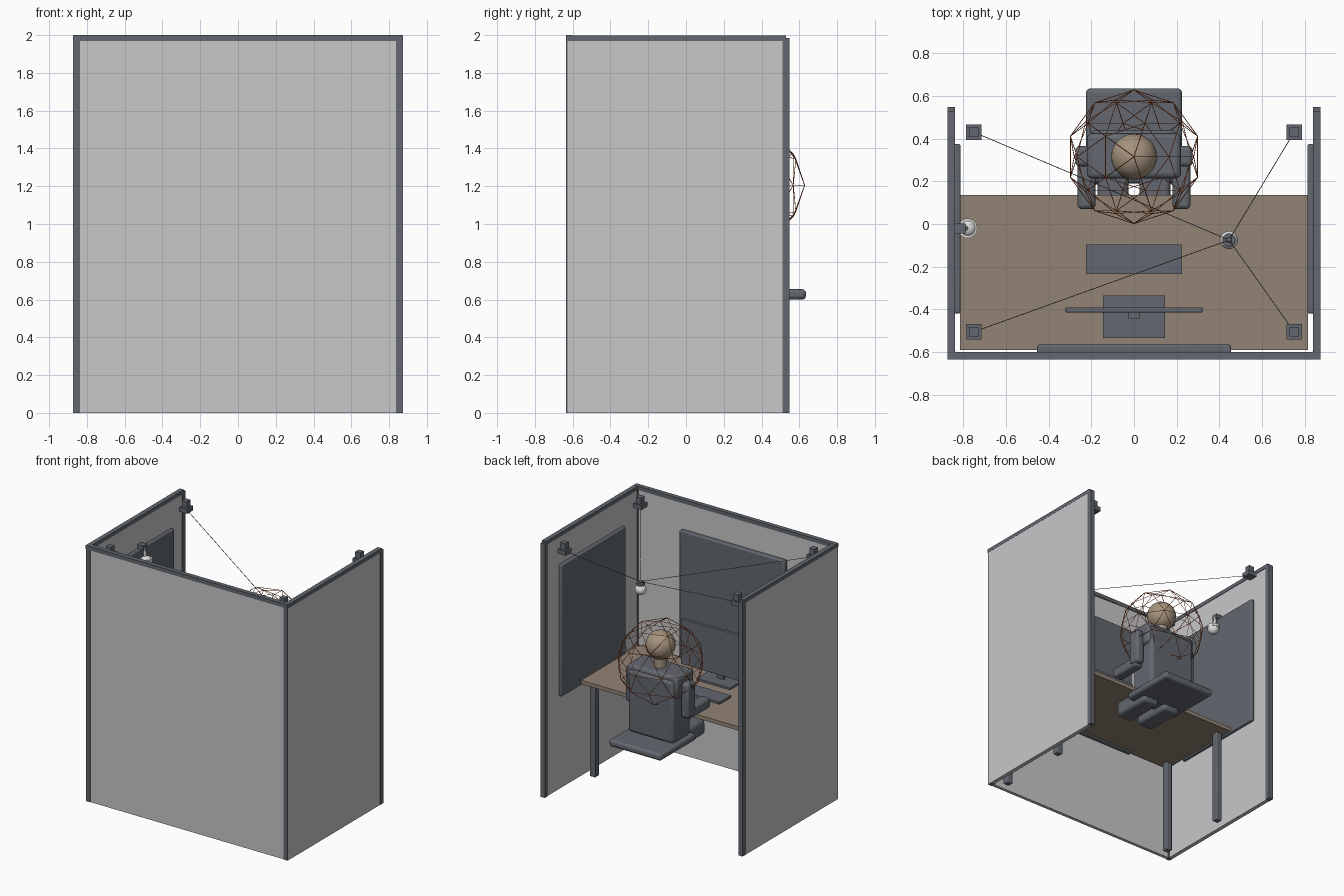
import bpy, math
from mathutils import Vector

old = bpy.data.objects.get("Cube")
if old:
    bpy.data.objects.remove(old, do_unlink=True)


def material(name, r, g, b):
    m = bpy.data.materials.new(name)
    m.use_nodes = True
    m.diffuse_color = (r, g, b, 1)
    m.node_tree.nodes["Principled BSDF"].inputs["Base Color"].default_value = (r, g, b, 1)
    return m


PANEL = material("light_grey_panel", .58, .58, .59)
DARK = material("slate_grey", .125, .14, .16)
WOOD = material("desk_tan", .29, .23, .18)
SKIN = material("skin_tan", .38, .29, .21)
WHITE = material("lamp_white", .75, .75, .75)
ORANGE = material("wire_orange", .6, .12, .03)
CABLE = material("cable_grey", .12, .12, .13)


def finish(name, mat, smooth=False):
    o = bpy.context.object
    o.name = name
    o.data.materials.append(mat)
    if smooth:
        bpy.ops.object.shade_smooth_by_angle()
    return o


def box(name, mat, x, y, z, bevel=0.0):
    """Box from (min, max) ranges, optionally with rounded edges."""
    spans = (x, y, z)
    bpy.ops.mesh.primitive_cube_add(size=1, location=[(a + b) / 2 for a, b in spans])
    o = bpy.context.object
    o.scale = [abs(b - a) for a, b in spans]
    bpy.ops.object.transform_apply(location=False, rotation=False, scale=True)
    if bevel:
        mod = o.modifiers.new("round", 'BEVEL')
        mod.width = bevel
        mod.segments = 3
    return finish(name, mat, bool(bevel))


def ball(name, mat, loc, r):
    bpy.ops.mesh.primitive_uv_sphere_add(segments=24, ring_count=12, radius=r, location=loc)
    return finish(name, mat, True)


def rod(name, mat, a, b, r, sides=6):
    a, b = Vector(a), Vector(b)
    d = b - a
    bpy.ops.mesh.primitive_cylinder_add(vertices=sides, radius=r, depth=d.length,
                                        location=(a + b) / 2,
                                        rotation=d.to_track_quat('Z', 'Y').to_euler())
    return finish(name, mat, sides > 8)


def mirrored(s, a, b):
    return (s * a, s * b)


SIDES = (("left", 1), ("right", -1))

# Booth walls with dark posts and top rails
box("front_wall", PANEL, (-.84, .84), (-.63, -.605), (0, 1.97))
box("front_top_rail", DARK, (-.872, .872), (-.635, -.6), (1.97, 2))
for side, s in SIDES:
    box(side + "_wall", PANEL, mirrored(s, .842, .873), (-.628, .51), (0, 1.97))
    box(side + "_top_rail", DARK, mirrored(s, .838, .874), (-.634, .53), (1.97, 1.999))
    box(side + "_front_post", DARK, mirrored(s, .836, .871), (-.634, -.598), (0, 1.97))
    box(side + "_rear_post", DARK, mirrored(s, .838, .874), (.51, .548), (0, 1.985))
    # Acoustic board on the side wall
    box(side + "_board", DARK, mirrored(s, .812, .843), (-.42, .375), (.73, 1.76), .01)
box("front_board", DARK, (-.455, .455), (-.606, -.565), (.73, 1.77), .01)

# Desk
box("desk_top", WOOD, (-.815, .815), (-.59, .135), (.74, .77))
for side, s in SIDES:
    for end, y in (("front", -.53), ("rear", .04)):
        box(f"{side}_{end}_desk_leg", DARK, mirrored(s, .74, .79),
            (y - .025, y + .025), (0, .74), .006)

# Monitor and keyboard
box("monitor_base", DARK, (-.145, .145), (-.535, -.335), (.77, .785))
box("monitor_neck", DARK, (-.028, .028), (-.442, -.424), (.785, 1.02))
box("monitor_mount", DARK, (-.028, .028), (-.43, -.405), (.98, 1.02))
box("monitor_screen", DARK, (-.32, .32), (-.415, -.39), (.83, 1.185), .004)
box("keyboard", DARK, (-.225, .225), (-.235, -.095), (.77, .788))

# Seat
box("seat", DARK, (-.225, .225), (.19, .635), (.6, .655), .02)

# Seated figure
box("torso", DARK, (-.198, .198), (.225, .44), (.65, 1.14), .025)
box("shoulders", DARK, (-.22, .22), (.213, .425), (1.0, 1.17), .025)
rod("neck", SKIN, (0, .315, 1.15), (0, .315, 1.26), .045, 20)
bpy.ops.mesh.primitive_ico_sphere_add(subdivisions=3, radius=.108, location=(0, .315, 1.335))
finish("head", SKIN, True)
for side, s in SIDES:
    box(side + "_upper_arm", DARK, mirrored(s, .205, .275), (.27, .365), (.84, 1.11), .02)
    box(side + "_forearm", DARK, mirrored(s, .18, .265), (.07, .33), (.82, .9), .02)
    box(side + "_thigh", DARK, mirrored(s, .025, .17), (0, .32), (.56, .68), .025)

# Thin wire globe around the head
bpy.ops.mesh.primitive_ico_sphere_add(subdivisions=2, radius=.313, location=(0, .315, 1.205))
globe = finish("wire_globe", ORANGE)
wire = globe.modifiers.new("wire", 'WIREFRAME')
wire.thickness = .004

# Corner anchors with cables to the hanging lamp
hub = (.445, -.075, 1.56)
for side, s in SIDES:
    for end, y in (("front", -.505), ("rear", .43)):
        x = s * .75
        box(f"{side}_{end}_anchor_plate", DARK, (x - .036, x + .036),
            (y - .036, y + .036), (1.895, 1.93))
        box(f"{side}_{end}_anchor_block", DARK, (x - .022, x + .022),
            (y - .022, y + .022), (1.93, 1.98))
        rod(f"{side}_{end}_cable", CABLE, (x, y, 1.91), hub, .002)
ball("lamp_globe", WHITE, (.445, -.075, 1.5), .042)
rod("lamp_collar", DARK, (.445, -.075, 1.535), (.445, -.075, 1.555), .03, 20)
ball("lamp_hub", DARK, hub, .012)

# Dome camera on the right wall
box("camera_bracket", DARK, (-.84, -.79), (-.045, .003), (1.75, 1.79))
rod("camera_stem", WHITE, (-.785, -.02, 1.69), (-.8, -.02, 1.76), .012, 12)
rod("camera_collar", WHITE, (-.78, -.02, 1.67), (-.78, -.02, 1.69), .046, 24)
ball("camera_dome", WHITE, (-.778, -.02, 1.665), .043)
